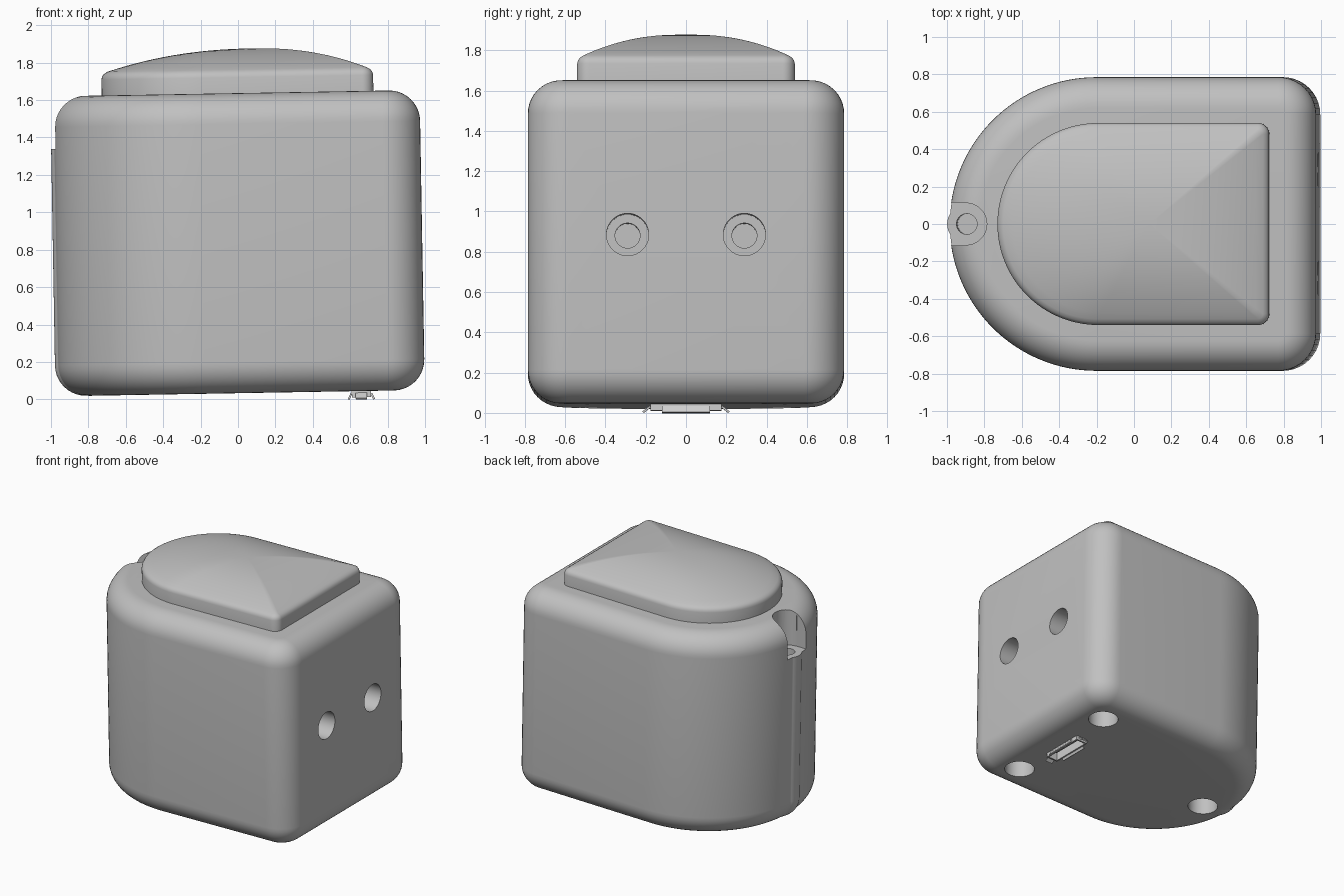
import bpy
import bmesh
from math import sin, cos, pi, radians
from mathutils import Matrix, Vector

if "Cube" in bpy.data.objects:
    bpy.data.objects.remove(bpy.data.objects["Cube"])

MID = 0.833
TILT = (Matrix.Translation((0, 0, MID)) @ Matrix.Rotation(radians(-1), 4, 'Y')
        @ Matrix.Translation((0, 0, -MID)))


def material(name, value):
    m = bpy.data.materials.new(name)
    m.use_nodes = True
    m.diffuse_color = (value, value, value, 1)
    m.node_tree.nodes["Principled BSDF"].inputs["Base Color"].default_value = m.diffuse_color
    return m


GREY = material("plain grey", 0.53)
METAL = material("light metal grey", 0.62)


def finish(bm, name, mat):
    bmesh.ops.recalc_face_normals(bm, faces=bm.faces)
    me = bpy.data.meshes.new(name)
    bm.to_mesh(me)
    bm.free()
    me.materials.append(mat)
    ob = bpy.data.objects.new(name, me)
    bpy.context.collection.objects.link(ob)
    return ob


def d_outline(cx, radius, right, corner, inset):
    """Half-round left end, straight sides, rounded right corners."""
    r, k = radius - inset, max(corner - inset, 0.005)
    xr = right - inset
    pts = [(cx - r * sin(a), r * cos(a)) for a in (pi * i / 64 for i in range(65))]
    for sy in (-1, 1):
        arc = [(xr - k + k * sin(a), sy * (r - k + k * cos(a)))
               for a in (pi / 2 * i / 10 for i in range(11))]
        pts += arc if sy < 0 else arc[::-1]
    return pts


def loft(name, rings, mat=GREY):
    """Skin a stack of closed 3D rings and cap both ends."""
    bm = bmesh.new()
    loops = [[bm.verts.new(p) for p in ring] for ring in rings]
    for a, b in zip(loops, loops[1:]):
        for i in range(len(a)):
            j = (i + 1) % len(a)
            bm.faces.new((a[i], a[j], b[j], b[i]))
    bm.faces.new(loops[0])
    bm.faces.new(loops[-1])
    return finish(bm, name, mat)


def rod(name, start, end, r):
    a, b = Vector(start), Vector(end)
    bm = bmesh.new()
    m = Matrix.Translation((a + b) / 2) @ (b - a).to_track_quat('Z', 'Y').to_matrix().to_4x4()
    bmesh.ops.create_cone(bm, cap_ends=True, segments=40, radius1=r, radius2=r,
                          depth=(b - a).length, matrix=m)
    return finish(bm, name, GREY)


def box(name, center, size, mat=GREY, tilt=0, axis='X'):
    bm = bmesh.new()
    m = Matrix.Translation(center) @ Matrix.Rotation(tilt, 4, axis) @ Matrix.Diagonal((*size, 1))
    bmesh.ops.create_cube(bm, size=1, matrix=m)
    return finish(bm, name, mat)


def boolean(ob, tool, operation='DIFFERENCE'):
    tool.hide_render = True
    mod = ob.modifiers.new("cut", 'BOOLEAN')
    mod.object, mod.operation, mod.solver = tool, operation, 'EXACT'
    bpy.context.view_layer.objects.active = ob
    bpy.ops.object.modifier_apply(modifier=mod.name)
    bpy.data.objects.remove(tool)


# Rounded housing
BOTTOM, TOP, ROUND = 0.033, 1.637, 0.165
steps = [pi / 2 * i / 10 for i in range(11)]
levels = [(ROUND * (1 - sin(a)), BOTTOM + ROUND * (1 - cos(a))) for a in steps]
levels += [(i, BOTTOM + TOP - z) for i, z in reversed(levels)]
body = loft("housing", [[(x, y, z) for x, y in d_outline(-0.19, 0.785, 0.985, 0.2, i)]
                        for i, z in levels])

# Screw post on the round end, following the rounded bottom edge
POST, FLOOR = -0.885, 1.355
post_levels = levels[:11] + [(0, 1.45)]
post = loft("screw_post", [[(POST + i + 0.105 * cos(a), 0.105 * sin(a), z + 0.0005)
                            for a in (2 * pi * k / 48 for k in range(48))]
                           for i, z in post_levels])
boolean(body, post, 'UNION')

# Notch and screw hole above the post
boolean(body, rod("notch_round", (POST, 0, FLOOR), (POST, 0, 2), 0.112))
boolean(body, box("notch_slot", (POST - 0.15, 0, FLOOR + 0.3), (0.3, 0.23, 0.6)))
boolean(body, rod("post_hole", (POST, 0, 1.0), (POST, 0, 1.5), 0.055))

# Stepped screw holes in the flat end
for y in (-0.29, 0.29):
    boolean(body, rod("end_bore", (0.68, y, 0.868), (1.1, y, 0.868), 0.105))
    boolean(body, rod("end_hole", (0.5, y, 0.868), (0.75, y, 0.868), 0.062))

# Stepped screw holes underneath
for x, y in ((0.7, 0.49), (0.7, -0.49), (-0.69, 0)):
    boolean(body, rod("base_bore", (x, y, -0.2), (x, y, 0.35), 0.112))
    boolean(body, rod("base_hole", (x, y, 0.3), (x, y, 0.5), 0.06))

# Recess for the socket
PORT = 0.645
boolean(body, box("port_recess", (PORT, 0, 0.1), (0.1, 0.35, 0.3)))

# Domed lid
lid_levels = [(0, 1.6), (0, 1.722), (0.004, 1.738), (0.014, 1.752), (0.032, 1.763)]
lid_rings = [[(x, y, z) for x, y in d_outline(-0.175, 0.54, 0.738, 0.06, i)]
             for i, z in lid_levels]
rim = lid_rings[-1]
for k in range(1, 16):
    t = 1 - k / 15.5
    lid_rings.append([(0.1 + (x - 0.1) * t, y * t, 1.763 + 0.112 * (1 - t ** 2.2))
                      for x, y, z in rim])
lid = loft("domed_lid", lid_rings)

# Socket shell, tongue and flared lips
parts = [body, lid]
for s in (-1, 1):
    parts.append(box("socket_long_wall", (PORT + s * 0.045, 0, 0.1), (0.012, 0.35, 0.2), METAL))
    parts.append(box("socket_end_wall", (PORT, s * 0.17, 0.1), (0.1, 0.012, 0.2), METAL))
    parts.append(box("socket_long_lip", (PORT + s * 0.061, 0, 0.004), (0.01, 0.24, 0.034),
                     METAL, -s * 0.45, 'Y'))
    parts.append(box("socket_end_lip", (PORT, s * 0.195, 0.006), (0.06, 0.01, 0.046),
                     METAL, s * 0.9, 'X'))
parts.append(box("socket_tongue", (PORT + 0.012, 0, 0.12), (0.025, 0.24, 0.18), METAL))

# Lean everything slightly and shade
bpy.ops.object.select_all(action='DESELECT')
for ob in parts:
    ob.data.transform(TILT)
    ob.select_set(True)
bpy.context.view_layer.objects.active = body
bpy.ops.object.shade_smooth_by_angle(angle=radians(30))
